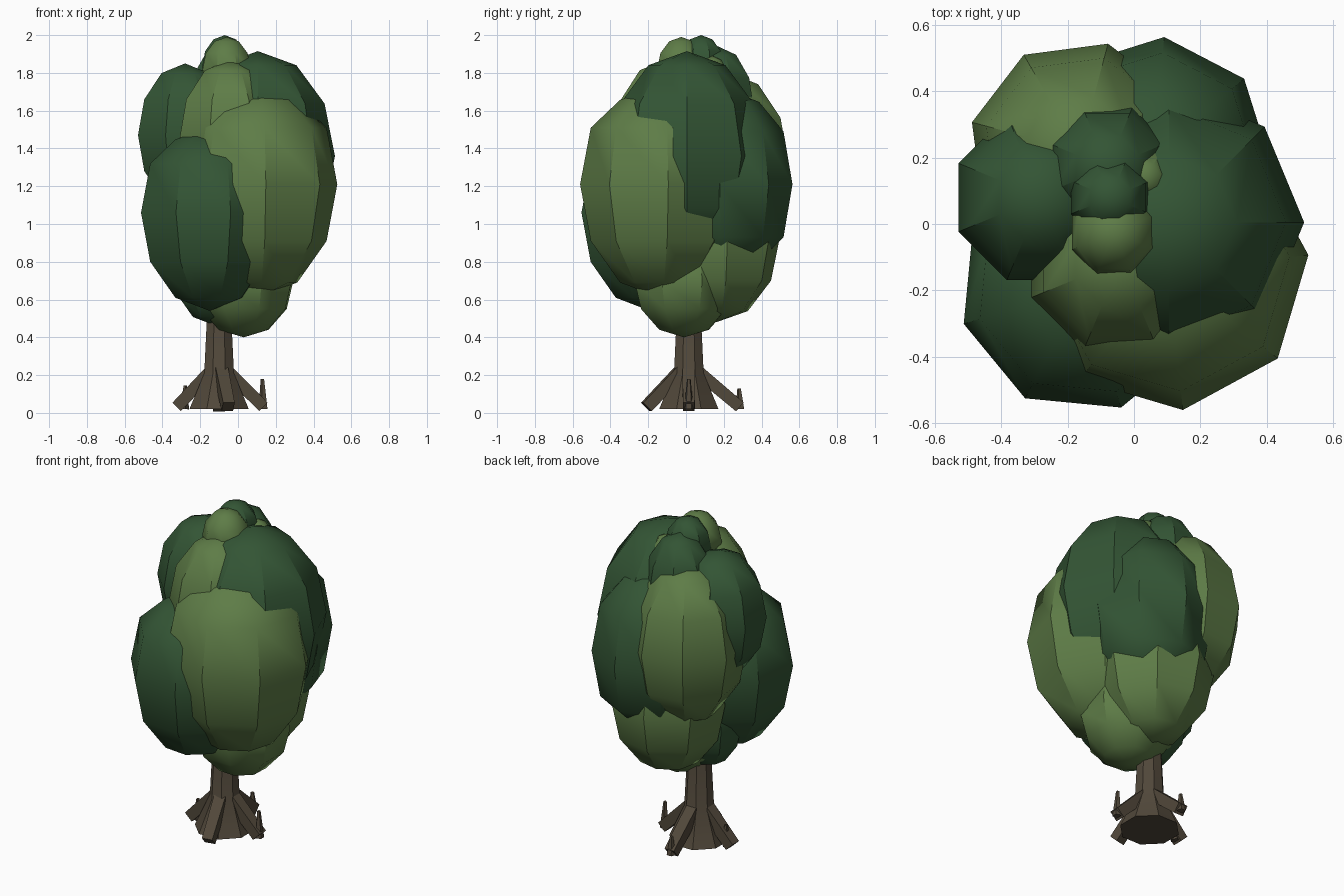
import bpy
import bmesh
from math import radians, cos, sin
from mathutils import Matrix, Vector

cube = bpy.data.objects.get("Cube")
if cube:
    bpy.data.objects.remove(cube, do_unlink=True)


def material(name, rgb):
    mat = bpy.data.materials.new(name)
    mat.use_nodes = True
    color = (*rgb, 1.0)
    mat.diffuse_color = color
    mat.node_tree.nodes["Principled BSDF"].inputs["Base Color"].default_value = color
    return mat


DARK = material("dark_green", (0.033, 0.090, 0.035))
LIGHT = material("light_green", (0.112, 0.203, 0.063))
BARK = material("bark_brown", (0.083, 0.065, 0.043))


def finish(name, bm, mat, angle=36):
    """Smooth gentle edges, keep the others sharp, and link the object."""
    bmesh.ops.recalc_face_normals(bm, faces=bm.faces)
    for face in bm.faces:
        face.smooth = True
    for edge in bm.edges:
        edge.smooth = edge.calc_face_angle(0) < radians(angle)
    mesh = bpy.data.meshes.new(name)
    bm.to_mesh(mesh)
    bm.free()
    mesh.materials.append(mat)
    obj = bpy.data.objects.new(name, mesh)
    bpy.context.collection.objects.link(obj)
    return obj


def leaf_clump(name, mat, center, radius, half_height, turn=0, top=1, bottom=1):
    """Tall eight-sided ellipsoid; top and bottom flatten its end caps."""
    bm = bmesh.new()
    bmesh.ops.create_uvsphere(bm, u_segments=8, v_segments=6, radius=1)
    for v in bm.verts:
        if abs(v.co.z) > 0.6:
            v.co.z *= top if v.co.z > 0 else bottom
    bm.transform(Matrix.Translation(center)
                 @ Matrix.Rotation(radians(turn), 4, "Z")
                 @ Matrix.Diagonal((radius, radius, half_height, 1)))
    return finish(name, bm, mat)


def limb(name, start, end, r1, r2, sides):
    """Tapered prism between two points."""
    start, end = Vector(start), Vector(end)
    axis = end - start
    bm = bmesh.new()
    bmesh.ops.create_cone(bm, cap_ends=True, segments=sides, radius1=r1,
                          radius2=r2, depth=axis.length)
    bm.transform(Matrix.Translation((start + end) / 2)
                 @ axis.to_track_quat("Z", "Y").to_matrix().to_4x4()
                 @ Matrix.Rotation(radians(180 / sides), 4, "Z"))
    return finish(name, bm, BARK)


# Crown: large clumps around the middle
leaf_clump("front_clump", LIGHT, (0.103, -0.138, 1.21), 0.425, 0.60, 6, top=0.86)
leaf_clump("upper_right_clump", DARK, (0.105, 0.005, 1.36), 0.408, 0.555)
leaf_clump("front_left_clump", DARK, (-0.15, -0.19, 1.06), 0.38, 0.52, 17, top=0.86)
leaf_clump("back_clump", DARK, (0.06, 0.21, 1.21), 0.355, 0.56, -5, top=0.9,
           bottom=0.84)
leaf_clump("back_left_clump", LIGHT, (-0.165, 0.22, 1.32), 0.335, 0.485, 30)
leaf_clump("left_clump", DARK, (-0.28, 0.08, 1.47), 0.27, 0.38, 22.5)

# Crown: lower clumps
leaf_clump("lower_back_clump", LIGHT, (0.0, 0.16, 0.92), 0.34, 0.44, 10)
leaf_clump("bottom_clump", LIGHT, (0.03, -0.01, 0.70), 0.28, 0.30, 20)
leaf_clump("bottom_left_clump", DARK, (-0.14, -0.02, 0.75), 0.20, 0.28, 10)

# Crown: small clumps at the top
leaf_clump("upper_front_clump", LIGHT, (-0.04, -0.11, 1.45), 0.292, 0.42, 22.5)
leaf_clump("upper_back_clump", DARK, (-0.08, 0.17, 1.61), 0.205, 0.33, 22.5)
leaf_clump("top_front_clump", LIGHT, (-0.06, -0.025, 1.82), 0.138, 0.17, 22.5)
leaf_clump("top_back_clump", DARK, (-0.07, 0.08, 1.83), 0.13, 0.17, 22.5)
leaf_clump("top_side_clump", LIGHT, (0.03, 0.14, 1.73), 0.10, 0.16, 10)

# Trunk: stacked octagonal rings with a flared base
bm = bmesh.new()
rings = []
for z, r in ((0.02, 0.17), (0.21, 0.085), (0.7, 0.06)):
    rings.append([bm.verts.new((-0.1 + r * cos(radians(a + 22.5)),
                                0.015 + r * sin(radians(a + 22.5)), z))
                  for a in range(0, 360, 45)])
for low, high in zip(rings, rings[1:]):
    for i in range(8):
        j = (i + 1) % 8
        bm.faces.new((low[i], low[j], high[j], high[i]))
bm.faces.new(rings[0])
bm.faces.new(rings[-1])
finish("trunk", bm, BARK)

# Roots: square limbs sloping to the ground, most with an upright twig
for side, angle, reach, twig_at, twig_top in (("left", 0, 0.235, 0.235, 0.18),
                                              ("back", 90, 0.27, 0.272, 0.13),
                                              ("right", 180, 0.225, 0.185, 0.145),
                                              ("front", 282, 0.23, 0, 0)):
    out = Vector((cos(radians(angle)), sin(radians(angle)), 0))
    base = Vector((-0.1, 0.015, 0))
    limb(side + "_root", base + out * 0.04 + Vector((0, 0, 0.225)),
         base + out * reach + Vector((0, 0, 0.032)), 0.048, 0.044, 4)
    if twig_top:
        foot = base + out * twig_at
        limb(side + "_twig", foot + Vector((0, 0, 0.02)),
             foot - out * 0.005 + Vector((0, 0, twig_top)), 0.026, 0.01, 5)
